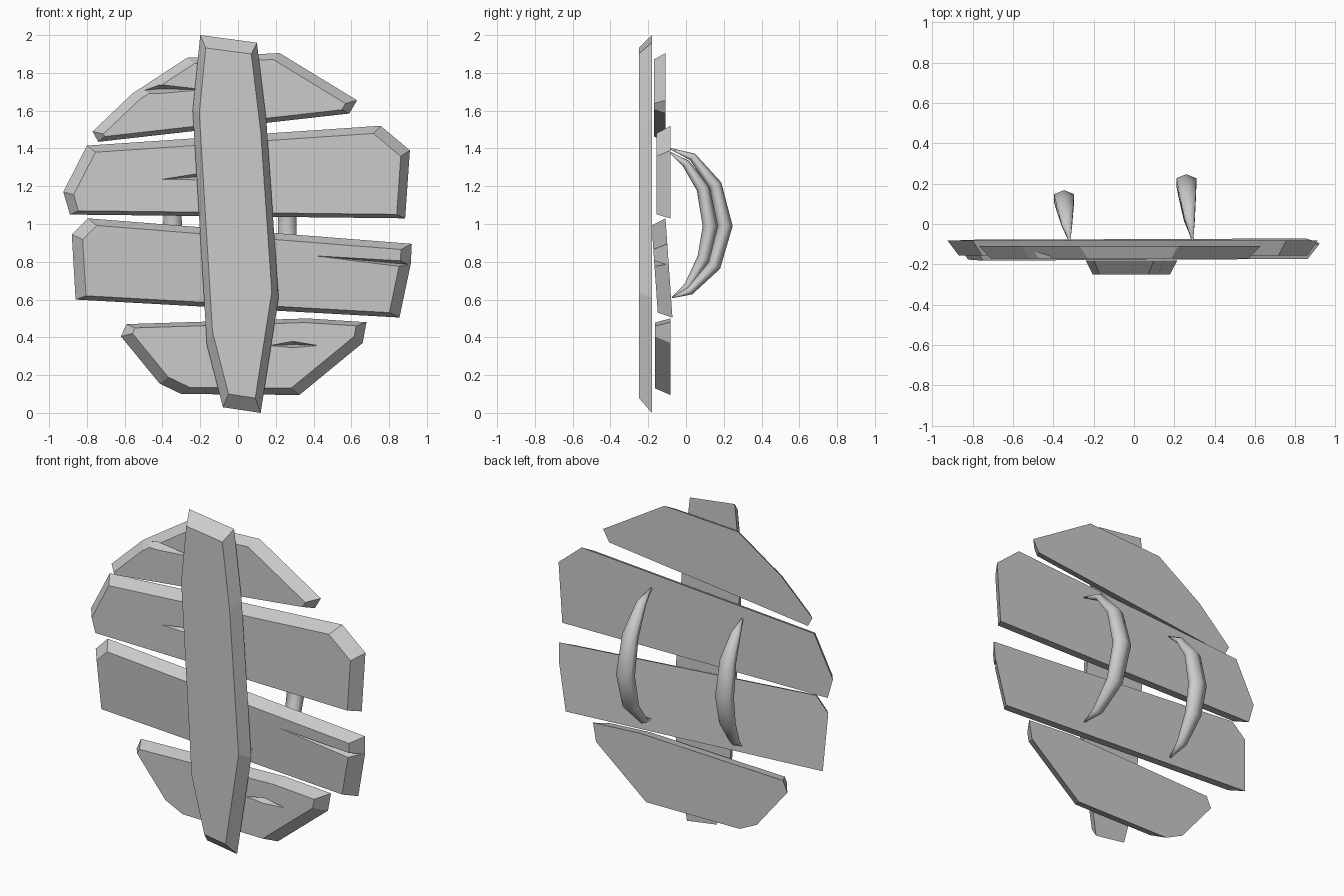
import bpy
import bmesh
import math
from mathutils import Vector
from mathutils.geometry import intersect_line_line_2d, intersect_line_line

if "Cube" in bpy.data.objects:
    bpy.data.objects.remove(bpy.data.objects["Cube"], do_unlink=True)

GREY = (0.6, 0.6, 0.6, 1.0)
grey = bpy.data.materials.new("plain_grey")
grey.use_nodes = True
grey.diffuse_color = GREY
grey.node_tree.nodes["Principled BSDF"].inputs["Base Color"].default_value = GREY


def finish(name, bm):
    bmesh.ops.recalc_face_normals(bm, faces=bm.faces[:])
    mesh = bpy.data.meshes.new(name)
    bm.to_mesh(mesh)
    bm.free()
    mesh.materials.append(grey)
    obj = bpy.data.objects.new(name, mesh)
    bpy.context.collection.objects.link(obj)
    return obj


def inset(outline, side, top, bottom):
    """Shrink a clockwise outline, with its own distance for sides, top and bottom."""
    pts = [Vector(p) for p in outline]
    lines = []
    for a, b in zip(pts, pts[1:] + pts[:1]):
        d = (b - a).normalized()
        out = Vector((-d.y, d.x))
        dist = side * abs(out.x) + (top if out.y > 0 else bottom) * abs(out.y)
        lines.append((a - out * dist, d))
    result = []
    for i, (p, d) in enumerate(lines):
        q, e = lines[i - 1]
        t = (p - q).cross(d) / e.cross(d)
        result.append(q + e * t)
    return result


def plank(name, outline, front, back, side=0.045, top=0.035, bottom=0.02, lean=0.0):
    """Board with a bevelled front; lean tips its top towards the front."""
    bm = bmesh.new()
    mid = sum(p[1] for p in outline) / len(outline)

    def ring(points, y):
        return [bm.verts.new((x, y - lean * (z - mid), z)) for x, z in points]

    rear = ring(outline, back)
    face = ring(inset(outline, side, top, bottom), front)
    bm.faces.new(rear)
    bm.faces.new(face)
    n = len(rear)
    for i in range(n):
        j = (i + 1) % n
        bm.faces.new((rear[i], rear[j], face[j], face[i]))
    return finish(name, bm)


def crack(board, start, middle, end, width, front, depth=0.06):
    """Cut a V-shaped split, widest at the middle point."""
    bm = bmesh.new()
    y = front - 0.02
    (x, z), h = middle, width * 0.65
    for p in ((start[0], y, start[1]), (end[0], y, end[1]),
              (x, y, z + h), (x, y, z - h), (x, front + depth, z)):
        bm.verts.new(p)
    bmesh.ops.convex_hull(bm, input=bm.verts[:])
    cutter = finish("crack_cutter", bm)
    cutter.hide_render = True
    mod = board.modifiers.new("crack", "BOOLEAN")
    mod.operation = "DIFFERENCE"
    mod.solver = "EXACT"
    mod.object = cutter
    bpy.context.view_layer.objects.active = board
    bpy.ops.object.modifier_apply(modifier=mod.name)
    bpy.data.objects.remove(cutter, do_unlink=True)


def handle(name, x_end, x_mid, path, half_width=0.052, half_thick=0.04, sides=6):
    """Bowed grip, tapering to a point at both ends."""
    bm = bmesh.new()
    pts = [Vector(p) for p in path]
    last = len(pts) - 1
    rings = []
    for i, p in enumerate(pts):
        d = (pts[min(i + 1, last)] - pts[max(i - 1, 0)]).normalized()
        swell = math.sin(math.pi * i / last)
        size = 0.08 + 0.92 * swell
        x = x_end + (x_mid - x_end) * swell
        ring = []
        for k in range(sides):
            a = math.tau * k / sides
            off = math.cos(a) * half_thick * size
            ring.append(bm.verts.new((x + math.sin(a) * half_width * size * 1.1,
                                      p.x - d.y * off, p.y + d.x * off)))
        rings.append(ring)
    for a, b in zip(rings, rings[1:]):
        for k in range(sides):
            m = (k + 1) % sides
            bm.faces.new((a[k], a[m], b[m], b[k]))
    bm.faces.new(rings[0])
    bm.faces.new(rings[-1])
    for f in bm.faces:
        f.smooth = True
    return finish(name, bm)


# Upright front board
plank("upright_board",
      [(-0.2, 2), (0.1, 1.96), (0.15, 1.55), (0.215, 0.61),
       (0.12, 0), (-0.08, 0.03), (-0.165, 0.36), (-0.24, 1.6)],
      -0.25, -0.18, side=0.03, top=0.06, bottom=0.07)

# Cross boards, top to bottom
top_board = plank("top_board",
                  [(-0.77, 1.49), (-0.56, 1.69), (-0.27, 1.88), (0.22, 1.905),
                   (0.63, 1.655), (0.59, 1.585), (-0.74, 1.435)],
                  -0.17, -0.108, side=0.04, top=0.03)
crack(top_board, (-0.1, 1.71), (-0.42, 1.715), (-0.66, 1.69), 0.05, -0.17)

upper_board = plank("upper_board",
                    [(-0.925, 1.17), (-0.8, 1.415), (0.755, 1.52),
                     (0.91, 1.39), (0.885, 1.03), (-0.89, 1.05)],
                    -0.156, -0.082)
crack(upper_board, (-0.49, 1.23), (-0.15, 1.255), (0.12, 1.25), 0.045, -0.156)

lower_board = plank("lower_board",
                    [(-0.88, 0.945), (-0.795, 1.03), (0.92, 0.895),
                     (0.915, 0.79), (0.855, 0.505), (-0.86, 0.6)],
                    -0.168, -0.092, side=0.055, top=0.03, lean=0.07)
crack(lower_board, (0.26, 0.845), (0.91, 0.785), (1.05, 0.77), 0.035, -0.168)
crack(lower_board, (-0.22, 0.67), (0.05, 0.66), (0.27, 0.645), 0.03, -0.155)

bottom_board = plank("bottom_board",
                     [(-0.62, 0.405), (-0.59, 0.47), (0.37, 0.5), (0.68, 0.48), (0.66, 0.37),
                      (0.325, 0.095), (-0.3, 0.1), (-0.415, 0.155)],
                     -0.165, -0.083, side=0.045, top=0.02, bottom=0.035)
crack(bottom_board, (0.13, 0.355), (0.29, 0.362), (0.47, 0.355), 0.035, -0.165)

# Grips on the back
handle("left_grip", 0.29, 0.26,
       [(-0.085, 1.4), (0.035, 1.355), (0.155, 1.205), (0.207, 0.99),
        (0.15, 0.78), (0.02, 0.645), (-0.075, 0.61)])
handle("right_grip", -0.32, -0.347,
       [(-0.085, 1.38), (0.0, 1.32), (0.09, 1.19), (0.128, 0.99),
        (0.095, 0.82), (0.01, 0.67), (-0.075, 0.61)])
